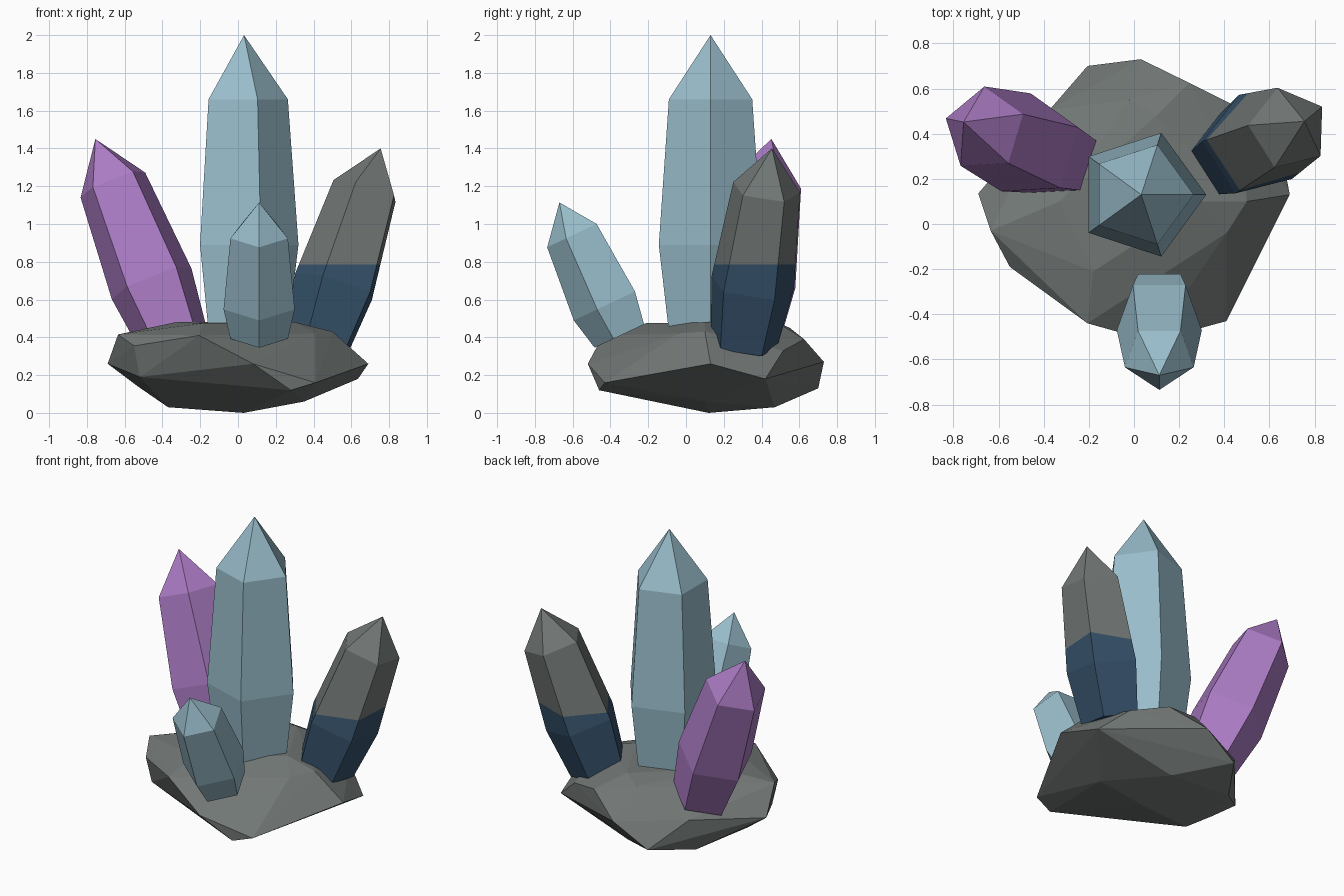
import bpy, bmesh, math
from mathutils import Vector

cube = bpy.data.objects.get("Cube")
if cube:
    bpy.data.objects.remove(cube, do_unlink=True)


def material(name, srgb):
    color = [((c / 255 + 0.055) / 1.055) ** 2.4 for c in srgb] + [1.0]
    mat = bpy.data.materials.new(name)
    mat.use_nodes = True
    mat.diffuse_color = color
    bsdf = mat.node_tree.nodes["Principled BSDF"]
    bsdf.inputs["Base Color"].default_value = color
    bsdf.inputs["Roughness"].default_value = 0.8
    return mat


stone = material("stone grey", (114, 120, 118))
ice = material("ice blue", (153, 189, 203))
violet = material("violet", (172, 124, 197))
navy = material("navy blue", (54, 82, 107))


def finish(name, bm, mats):
    bmesh.ops.recalc_face_normals(bm, faces=bm.faces)
    mesh = bpy.data.meshes.new(name)
    bm.to_mesh(mesh)
    bm.free()
    for mat in mats:
        mesh.materials.append(mat)
    obj = bpy.data.objects.new(name, mesh)
    bpy.context.collection.objects.link(obj)
    return obj


def crystal(name, tip, axis, turn, profile, mats, split=None):
    """Five-sided shard; profile holds (distance below the tip, radius)."""
    tip, up = Vector(tip), Vector(axis).normalized()
    side = (Vector((1, 0, 0)) - up * up.x).normalized()
    other = up.cross(side)
    bm = bmesh.new()
    rings = []
    for depth, radius in profile:
        ring = []
        for k in range(5):
            a = math.radians(turn + 72 * k)
            offset = side * math.cos(a) + other * math.sin(a)
            ring.append(bm.verts.new(tip - up * depth + offset * radius))
        rings.append(ring)
    point = bm.verts.new(tip)
    for i in range(5):
        j = (i + 1) % 5
        bm.faces.new((rings[0][i], rings[0][j], point))
        for high, low in zip(rings, rings[1:]):
            bm.faces.new((low[i], low[j], high[j], high[i]))
    bm.faces.new(rings[-1])
    # Level colour break across the shard
    if split:
        bmesh.ops.bisect_plane(bm, geom=bm.verts[:] + bm.edges[:] + bm.faces[:],
                               plane_co=(0, 0, split), plane_no=(0, 0, 1))
        for f in bm.faces:
            f.material_index = int(f.calc_center_median().z < split)
    return finish(name, bm, mats)


# Crystal shards
crystal("central_crystal", (0.032, 0.13, 2.0), (0, 0, 1), 0,
        [(0.34, 0.232), (1.11, 0.288), (1.57, 0.232)], [ice])
crystal("violet_crystal", (-0.755, 0.452, 1.45), (-0.363, 0.133, 0.922), 18,
        [(0.255, 0.193), (0.82, 0.238), (1.16, 0.193)], [violet])
crystal("two_tone_crystal", (0.755, 0.455, 1.4), (0.298, 0.138, 0.942), 34,
        [(0.235, 0.188), (0.77, 0.232), (1.1, 0.188)], [stone, navy], split=0.785)
crystal("small_front_crystal", (0.112, -0.67, 1.114), (0, -0.427, 0.904), -90,
        [(0.187, 0.16), (0.597, 0.198), (0.775, 0.16)], [ice])

# Rock base: the broad facets wrapped around a few corners, level by level
underside = [(0.03, 0.12, 0.0), (-0.37, 0.05, 0.03), (0.35, 0.1, 0.06),
             (0.1, 0.47, 0.03), (-0.38, 0.44, 0.08)]
lower = [(0.28, -0.46, 0.12), (0.41, -0.43, 0.16), (-0.52, -0.17, 0.19),
         (-0.53, 0.1, 0.14), (0.635, 0.42, 0.18), (-0.206, 0.7, 0.13)]
rim = [(-0.69, 0.135, 0.26), (-0.55, -0.19, 0.355), (0.08, -0.52, 0.26),
       (0.69, 0.13, 0.26), (0.465, 0.515, 0.33), (0.03, 0.73, 0.27),
       (-0.375, 0.505, 0.3)]
shoulder = [(-0.635, -0.03, 0.415), (-0.206, -0.44, 0.41), (0.41, -0.04, 0.42),
            (0.5, 0.1, 0.43), (0.245, 0.625, 0.39)]
crown = [(-0.33, 0.1, 0.48), (-0.18, -0.21, 0.475), (0.3, 0.1, 0.48),
         (0.1, 0.48, 0.48), (-0.02, 0.55, 0.45)]
bm = bmesh.new()
for corner in underside + lower + rim + shoulder + crown:
    bm.verts.new(corner)
hull = bmesh.ops.convex_hull(bm, input=bm.verts[:])
bmesh.ops.delete(bm, geom=hull["geom_interior"], context="VERTS")
finish("rock_base", bm, [stone])
